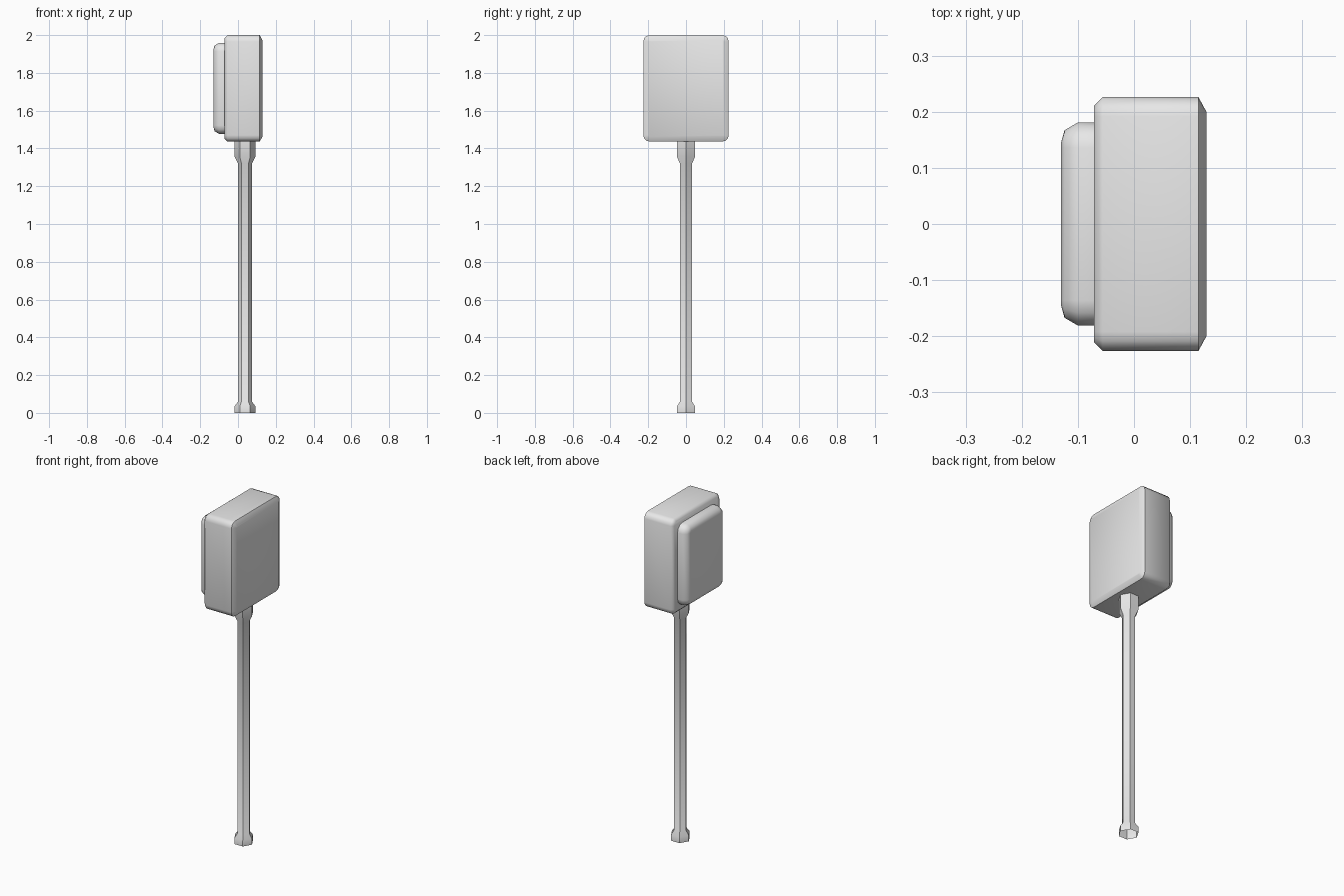
import bpy, bmesh
from math import cos, sin, pi, radians

cube = bpy.data.objects.get("Cube")
if cube:
    bpy.data.objects.remove(cube, do_unlink=True)

grey = bpy.data.materials.new("plain grey")
grey.use_nodes = True
colour = (0.8, 0.8, 0.8, 1)
grey.diffuse_color = colour
grey.node_tree.nodes["Principled BSDF"].inputs["Base Color"].default_value = colour

POLE_X = 0.037
HEAD_Z = 1.718


def loft(name, rings, caps):
    """Skin a list of equal-length point rings, with optional end caps."""
    bm = bmesh.new()
    loops = [[bm.verts.new(p) for p in ring] for ring in rings]
    n = len(loops[0])
    for a, b in zip(loops, loops[1:]):
        for i in range(n):
            j = (i + 1) % n
            bm.faces.new((a[i], a[j], b[j], b[i]))
    if caps:
        bm.faces.new(loops[0][::-1])
        bm.faces.new(loops[-1])
    bmesh.ops.recalc_face_normals(bm, faces=bm.faces)
    mesh = bpy.data.meshes.new(name)
    bm.to_mesh(mesh)
    bm.free()
    mesh.materials.append(grey)
    obj = bpy.data.objects.new(name, mesh)
    bpy.context.collection.objects.link(obj)
    bpy.ops.object.select_all(action='DESELECT')
    obj.select_set(True)
    bpy.context.view_layer.objects.active = obj
    bpy.ops.object.shade_smooth_by_angle(angle=radians(50))
    return obj


def rounded_rect(x, half_y, half_z, radius, steps=3):
    """Rounded rectangle facing along x, centred on the head."""
    points = []
    for corner, (sy, sz) in enumerate([(1, 1), (-1, 1), (-1, -1), (1, -1)]):
        for k in range(steps + 1):
            a = (corner + k / steps) * pi / 2
            points.append((x, sy * (half_y - radius) + radius * cos(a),
                           HEAD_Z + sz * (half_z - radius) + radius * sin(a)))
    return points


def box(name, half_y, half_z, radius, sections):
    """Rounded box from (x, inset) sections."""
    loft(name, [rounded_rect(x, half_y - d, half_z - d, max(radius - d, 0.006))
                for x, d in sections], True)


def hexagon(z, r):
    return [(POLE_X + r * cos(i * pi / 3), r * sin(i * pi / 3), z) for i in range(6)]


# Head: main housing and the raised panel on its side
box("head_housing", 0.226, 0.282, 0.034,
    [(-0.071, 0.015), (-0.056, 0), (0.115, 0), (0.129, 0.026)])
box("side_panel", 0.181, 0.241, 0.045,
    [(-0.13, 0.036), (-0.124, 0.014), (-0.1, 0), (-0.07, 0)])

# Six-sided pole with flared collars at both ends, open underneath
loft("pole", [hexagon(z, r) for z, r in
              [(0, 0.055), (0.035, 0.055), (0.06, 0.037), (1.32, 0.037),
               (1.355, 0.055), (1.44, 0.055)]], False)
